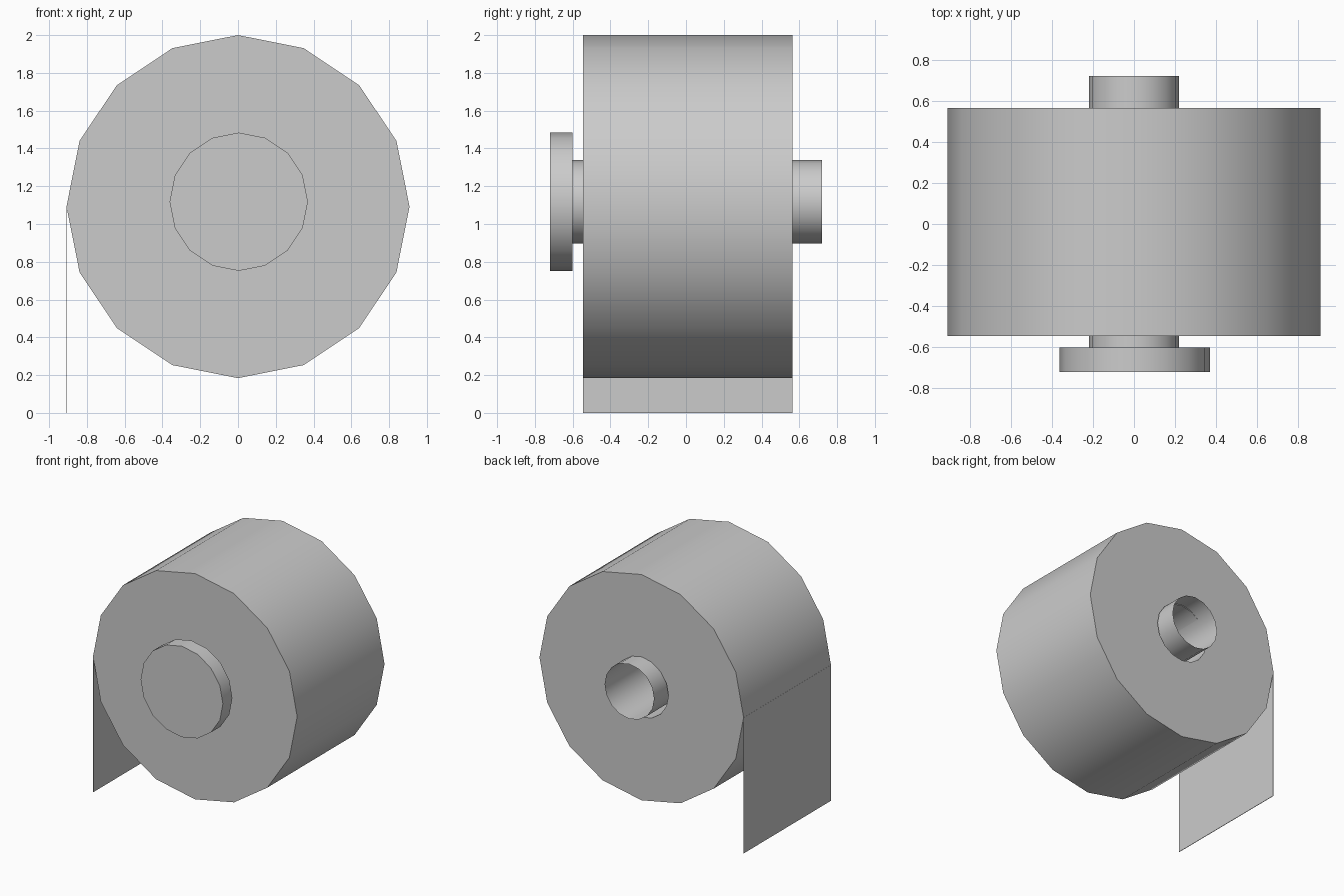
import bpy, bmesh
from math import sin, cos, pi

if "Cube" in bpy.data.objects:
    bpy.data.objects.remove(bpy.data.objects["Cube"])

SIDES = 16


def finish(name, bm):
    bmesh.ops.recalc_face_normals(bm, faces=bm.faces)
    mesh = bpy.data.meshes.new(name)
    bm.to_mesh(mesh)
    bm.free()
    ob = bpy.data.objects.new(name, mesh)
    bpy.context.collection.objects.link(ob)
    bpy.ops.object.select_all(action='DESELECT')
    ob.select_set(True)
    bpy.context.view_layer.objects.active = ob
    bpy.ops.object.shade_smooth_by_angle(angle=pi / 6)
    return ob


def turned(name, x, z, profile, closed=False, caps=False):
    """Sweep (radius, y) points round an axis parallel to y."""
    bm = bmesh.new()
    rings = [[bm.verts.new((x + r * sin(2 * pi * i / SIDES), y,
                            z + r * cos(2 * pi * i / SIDES)))
              for i in range(SIDES)] for r, y in profile]
    pairs = list(zip(rings, rings[1:]))
    if closed:
        pairs.append((rings[-1], rings[0]))
    for a, b in pairs:
        for i in range(SIDES):
            j = (i + 1) % SIDES
            bm.faces.new((a[i], a[j], b[j], b[i]))
    if caps:
        bm.faces.new(rings[0])
        bm.faces.new(rings[-1])
    return finish(name, bm)


FRONT, BACK = -0.545, 0.565

# Paper roll with its through hole
turned("paper_roll", 0, 1.092,
       [(0.908, FRONT), (0.908, BACK), (0.24, BACK), (0.24, FRONT)], closed=True)

# Hollow holder rod, open at the back
turned("holder_rod", 0, 1.118, [(0.22, -0.60), (0.22, 0.72)])

# Round end knob on the front
turned("end_knob", 0.004, 1.118, [(0.366, -0.72), (0.366, -0.60)], caps=True)

# Thin loose sheet hanging from the left of the roll
bm = bmesh.new()
bmesh.ops.create_cube(bm, size=1)
for v in bm.verts:
    v.co = (-0.909 if v.co.x < 0 else -0.905,
            FRONT if v.co.y < 0 else BACK,
            0 if v.co.z < 0 else 1.092)
finish("hanging_sheet", bm)
